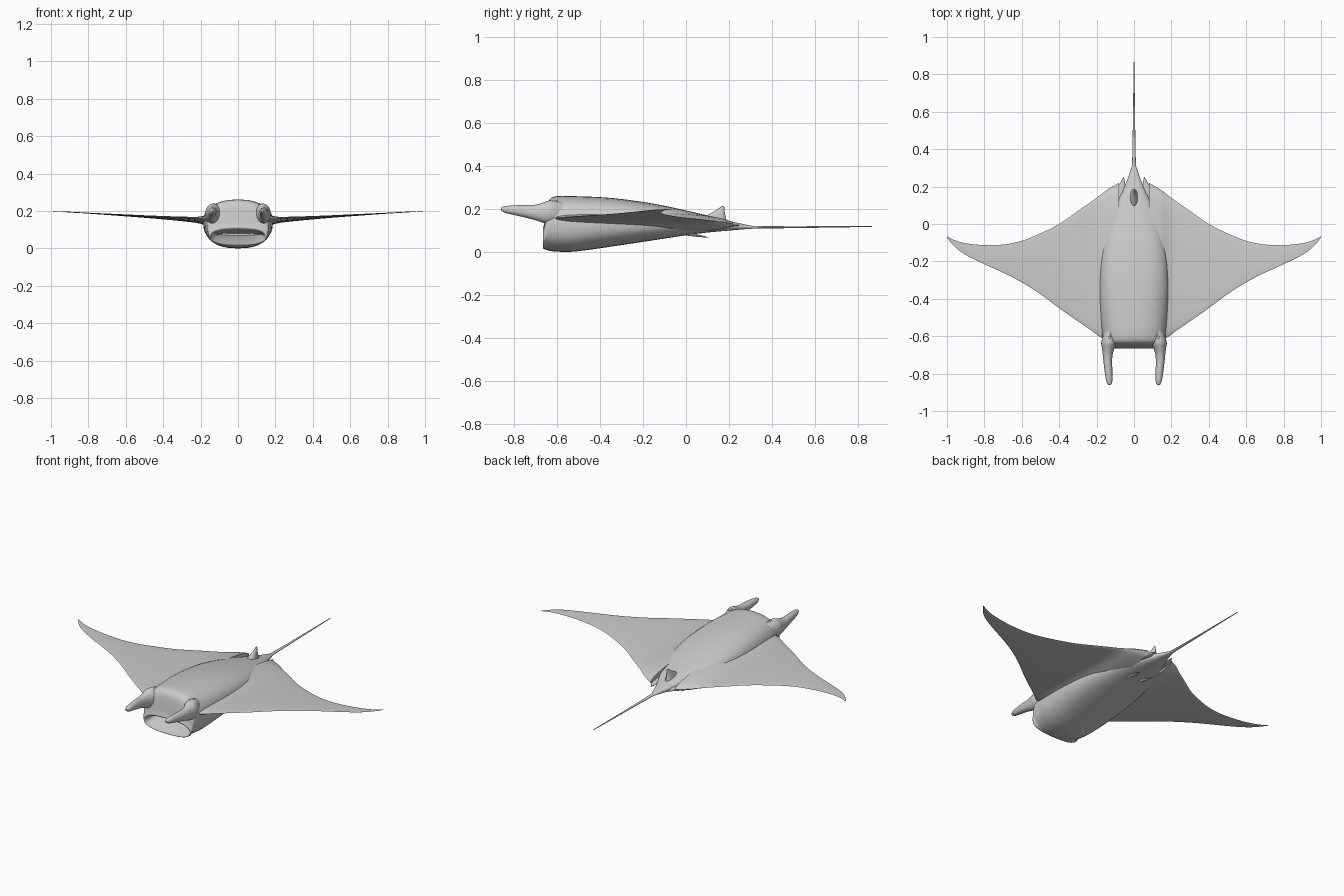
import bpy, bmesh, math
from mathutils import Vector

cube = bpy.data.objects.get("Cube")
if cube:
    bpy.data.objects.remove(cube)

grey = bpy.data.materials.new("pale grey skin")
grey.use_nodes = True
skin = (0.6, 0.6, 0.6, 1)
grey.diffuse_color = skin
grey.node_tree.nodes["Principled BSDF"].inputs["Base Color"].default_value = skin


def smooth_rows(rows, steps):
    """Catmull-Rom resampling of a table of section rows."""
    result = []
    last = len(rows) - 1
    for i in range(last):
        a, b, c, d = (rows[max(0, min(last, i + k))] for k in (-1, 0, 1, 2))
        for s in range(steps):
            t = s / steps
            result.append([
                q + t * (r - p + t * (2 * p - 5 * q + 4 * r - w + t * (3 * (q - r) + w - p))) / 2
                for p, q, r, w in zip(a, b, c, d)])
    return result + [list(rows[-1])]


def finish(obj, mirror, angle):
    obj.data.materials.append(grey)
    if mirror:
        obj.modifiers.new("mirror", 'MIRROR')
    bpy.ops.object.select_all(action='DESELECT')
    obj.select_set(True)
    bpy.context.view_layer.objects.active = obj
    bpy.ops.object.shade_smooth_by_angle(angle=math.radians(angle))


def loft(name, axis, rows, steps=3, sides=24, power=2, mirror=False, angle=50):
    """Skin oval sections (x, y, z, radius, radius, tilt) stacked along one axis."""
    bm = bmesh.new()
    rings = []
    for x, y, z, ra, rb, *tilt in smooth_rows(rows, steps):
        ring = []
        for k in range(sides):
            turn = 2 * math.pi * k / sides
            c, s = math.cos(turn), math.sin(turn)
            u = math.copysign(abs(c) ** (2 / power), c)
            v = math.copysign(abs(s) ** (2 / power), s)
            lean = tilt[0] * u if tilt else 0
            offset = {'x': (0, u * ra, v * rb + lean),
                      'y': (u * ra, 0, v * rb),
                      'z': (u * ra, v * rb, 0)}[axis]
            ring.append(bm.verts.new(Vector((x, y, z)) + Vector(offset)))
        rings.append(ring)
    for a, b in zip(rings, rings[1:]):
        for k in range(sides):
            n = (k + 1) % sides
            bm.faces.new((a[k], a[n], b[n], b[k]))
    bm.faces.new(rings[0])
    bm.faces.new(rings[-1])
    bmesh.ops.recalc_face_normals(bm, faces=bm.faces)
    mesh = bpy.data.meshes.new(name)
    bm.to_mesh(mesh)
    bm.free()
    obj = bpy.data.objects.new(name, mesh)
    bpy.context.collection.objects.link(obj)
    finish(obj, mirror, angle)
    return obj


# Body: from the throat out to the lips, round the brow and back to the tail
body = [(y, top, low, half) for y, top, low, half in (
    (-.42, .08, .07, .1), (-.56, .09, .05, .13), (-.645, .1, .024, .143),
    (-.665, .11, .018, .15), (-.66, .13, .014, .158), (-.65, .2, .01, .162),
    (-.635, .245, .006, .166), (-.6, .26, .002, .17), (-.52, .26, .002, .18),
    (-.35, .252, .025, .187), (-.15, .225, .055, .175), (.05, .182, .085, .12),
    (.2, .145, .1, .05), (.31, .121, .109, .011))]
loft("body", 'y', [(0, y, (top + low) / 2, half, (top - low) / 2)
                   for y, top, low, half in body], power=2.5, sides=32)

# Wings: span position, leading edge, trailing edge, half thickness
wing = [
    (.08, -.6, .22, .05), (.14, -.61, .185, .04), (.18, -.605, .155, .024),
    (.22, -.575, .125, .014), (.3, -.52, .07, .01), (.4, -.45, .0, .007),
    (.5, -.375, -.05, .005), (.6, -.312, -.09, .004), (.7, -.26, -.11, .003),
    (.8, -.215, -.113, .002), (.9, -.165, -.103, .002), (.96, -.12, -.086, .001),
    (1, -.071, -.065, .0005)]
wing_rows = []
for x, lead, trail, thick in wing:
    z_lead = .15 + .05 * x
    z_trail = .12 + .08 * x ** .8
    wing_rows.append((x, (lead + trail) / 2, (z_lead + z_trail) / 2,
                      (trail - lead) / 2, thick, (z_trail - z_lead) / 2))
loft("wings", 'x', wing_rows, sides=32, mirror=True)

# Whip tail
loft("tail", 'y', [(0, .27, .117, .016, .01), (0, .33, .115, .01, .006),
                   (0, .55, .116, .006, .004), (0, .865, .119, .002, .002)])

# Head horns
loft("head_horns", 'y', [
    (.125, -.57, .18, .03, .05), (.133, -.63, .185, .042, .055),
    (.138, -.665, .183, .033, .047), (.141, -.71, .185, .025, .034),
    (.137, -.78, .193, .021, .025), (.132, -.84, .198, .016, .016),
    (.131, -.862, .2, .006, .006)], mirror=True)

# Dorsal fin
loft("dorsal_fin", 'z', [
    (0, .125, .145, .024, .065), (0, .14, .17, .017, .043),
    (0, .156, .19, .01, .024), (0, .168, .207, .005, .011),
    (0, .172, .215, .001, .003)], sides=16)

# Pelvic fins and claspers
loft("pelvic_fins", 'y', [
    (.06, .11, .125, .035, .014), (.065, .19, .124, .022, .008),
    (.055, .25, .125, .002, .002)], sides=12, mirror=True)
loft("claspers", 'y', [
    (.035, -.02, .088, .012, .008), (.04, .05, .077, .011, .006),
    (.045, .105, .068, .001, .001)], sides=12, mirror=True)

# Eyes: a ball in a raised rim
eye_spot = Vector((.138, -.608, .22))
outward = Vector((.8, -.1, .5)).to_track_quat('Z', 'Y').to_euler()
for name in ("eye_rims", "eyeballs"):
    if name == "eye_rims":
        bpy.ops.mesh.primitive_torus_add(major_radius=.018, minor_radius=.006,
                                         major_segments=20, minor_segments=8)
    else:
        bpy.ops.mesh.primitive_uv_sphere_add(radius=.014, segments=16, ring_count=8)
    eye = bpy.context.object
    eye.name = name
    eye.location, eye.rotation_euler = eye_spot, outward
    bpy.ops.object.transform_apply(location=True, rotation=True)
    finish(eye, True, 50)
